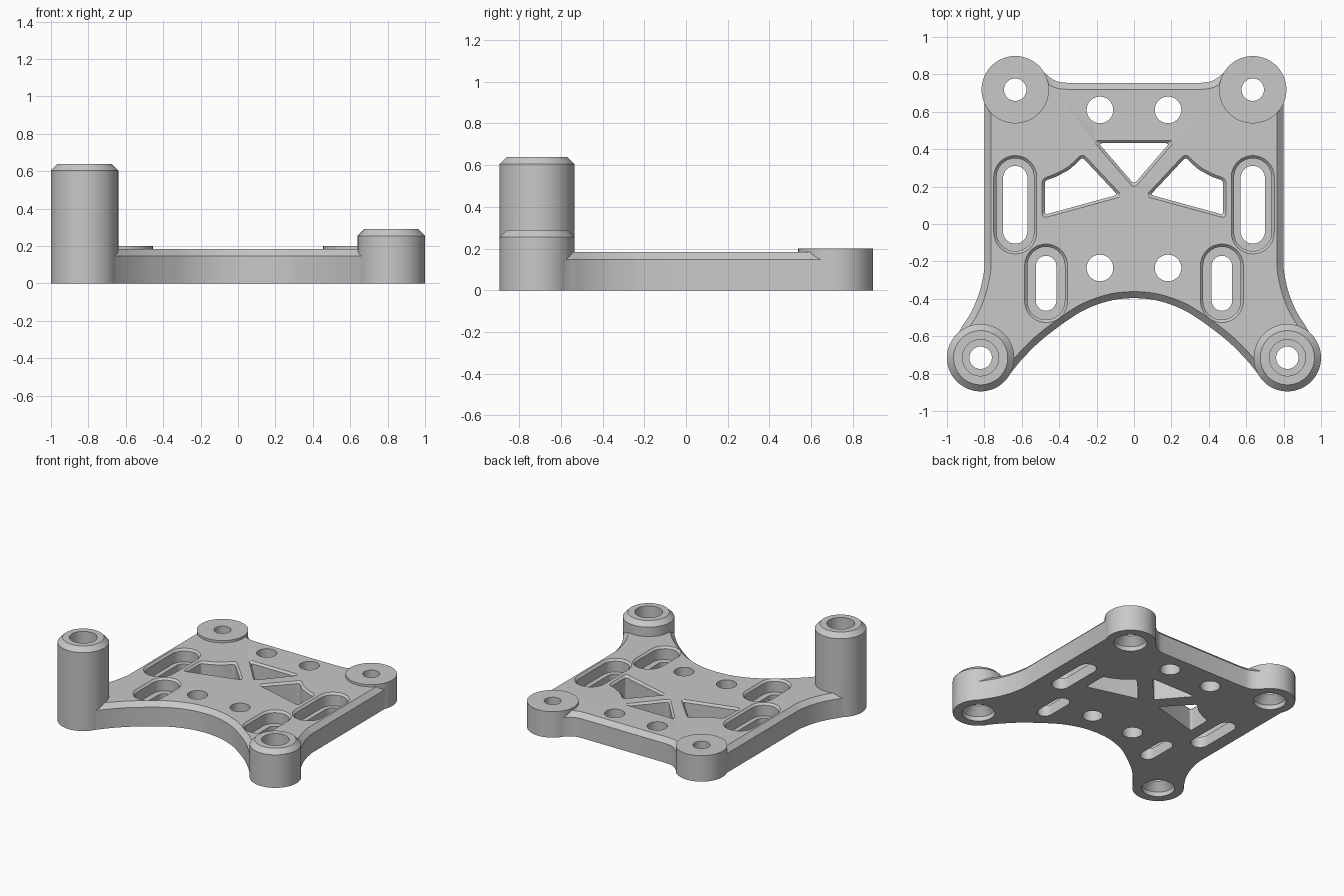
import bpy, bmesh, math
from mathutils import Vector

cube = bpy.data.objects.get("Cube")
if cube:
    bpy.data.objects.remove(cube, do_unlink=True)

grey = bpy.data.materials.new("light grey plastic")
grey.use_nodes = True
colour = (0.58, 0.58, 0.58, 1)
grey.diffuse_color = colour
grey.node_tree.nodes["Principled BSDF"].inputs["Base Color"].default_value = colour

TOP = 0.183      # plate thickness
CHAMFER = 0.035
RIM = 0.015      # small chamfer round the openings


# Outline helpers: every outline is a counter-clockwise list of 2D points
def circle(cx, cy, r, n=48):
    return [Vector((cx + r * math.cos(2 * math.pi * i / n), cy + r * math.sin(2 * math.pi * i / n)))
            for i in range(n)]


def stadium(cx, cy, half_width, half_length, n=16):
    pts = []
    for sign in (1, -1):
        for i in range(n + 1):
            a = math.pi * i / n
            pts.append(Vector((cx + sign * half_width * math.cos(a),
                               cy + sign * (half_length - half_width + half_width * math.sin(a)))))
    return pts


def curve(points, steps=4):
    """Smooth path through the points."""
    p = [Vector(q) for q in points]
    p = [2 * p[0] - p[1]] + p + [2 * p[-1] - p[-2]]
    out = []
    for i in range(1, len(p) - 2):
        a, b, c, d = p[i - 1:i + 3]
        for s in range(steps):
            t = s / steps
            out.append((2 * b + (c - a) * t + (2 * a - 5 * b + 4 * c - d) * t ** 2
                        + (3 * b - a - 3 * c + d) * t ** 3) / 2)
    return out + [p[-2]]


def rounded(points, r, steps=5):
    out = []
    for i, b in enumerate(points):
        start = b + (points[i - 1] - b).normalized() * r
        end = b + (points[(i + 1) % len(points)] - b).normalized() * r
        for s in range(steps + 1):
            t = s / steps
            out.append(start * (1 - t) ** 2 + b * 2 * t * (1 - t) + end * t * t)
    return out


def inset(points, d):
    """Shrink an outline with mitred corners."""
    out = []
    for i, b in enumerate(points):
        u = (b - points[i - 1]).normalized()
        v = (points[(i + 1) % len(points)] - b).normalized()
        n1, n2 = Vector((u.y, -u.x)), Vector((v.y, -v.x))
        out.append(b - (n1 + n2) * d / (1 + n1.dot(n2)))
    return out


def mirrored(points):
    return [Vector((-p.x, p.y)) for p in reversed(points)]


def loft(name, rings):
    """Solid through (outline, z) rings of equal point count, faces wound outward."""
    bm = bmesh.new()
    rows = [[bm.verts.new((p.x, p.y, z)) for p in outline] for outline, z in rings]
    n = len(rows[0])
    for low, high in zip(rows, rows[1:]):
        for i in range(n):
            j = (i + 1) % n
            bm.faces.new((low[i], low[j], high[j], high[i]))
    bm.faces.new(rows[0][::-1])
    bm.faces.new(rows[-1])
    mesh = bpy.data.meshes.new(name)
    bm.to_mesh(mesh)
    bm.free()
    obj = bpy.data.objects.new(name, mesh)
    bpy.context.collection.objects.link(obj)
    mesh.materials.append(grey)
    return obj


def combine(target, tool, operation):
    mod = target.modifiers.new(operation.lower(), "BOOLEAN")
    mod.operation, mod.solver, mod.object = operation, "EXACT", tool
    bpy.context.view_layer.objects.active = target
    bpy.ops.object.modifier_apply(modifier=mod.name)
    bpy.data.objects.remove(tool, do_unlink=True)


def cut(rings):
    combine(plate, loft("cutter", rings), "DIFFERENCE")


# Plate: left half of the outline from front centre round to the back, then mirrored
front_edge = curve([(0, -0.395), (0.12, -0.408), (0.25, -0.452), (0.36, -0.518),
                    (0.5, -0.625), (0.6, -0.725), (0.65, -0.785)])
front_corner = [Vector((0.69, -0.835)), Vector((0.82, -0.72)), Vector((0.945, -0.592))]
side_edge = curve([(0.915, -0.541), (0.87, -0.47), (0.828, -0.37), (0.803, -0.26), (0.8, -0.2)])
back_corner = [Vector((0.8, 0.7)), Vector((0.7, 0.74)), Vector((0.56, 0.85))]
back_edge = curve([(0.49, 0.82), (0.45, 0.784), (0.41, 0.762), (0.36, 0.755)])
half = front_edge + front_corner + side_edge + back_corner + back_edge
outline = half + mirrored(half)[:-1]
plate = loft("mounting_plate", [(outline, 0), (outline, TOP - CHAMFER), (inset(outline, CHAMFER), TOP)])

# Corner bosses: x, y, height, and whether they are chamfered posts
bosses = [(-0.635, 0.718, 0.2, False), (0.635, 0.718, 0.2, False),
          (-0.82, -0.715, 0.64, True), (0.82, -0.715, 0.29, True)]
for x, y, height, post in bosses:
    body = circle(x, y, 0.18, 64)
    rings = [(body, 0), (body, height)]
    if post:
        rings = [(body, 0), (body, height - CHAMFER), (circle(x, y, 0.145, 64), height)]
    combine(plate, loft("boss", rings), "UNION")

# Bolt holes with a conical seat below and a wider bore in the posts
for x, y, height, post in bosses:
    wide, narrow, bore = (circle(x, y, r) for r in (0.115, 0.06, 0.097))
    rings = [(wide, -0.05), (wide, 0.035), (narrow, 0.09)]
    if post:
        rings += [(narrow, 0.14), (bore, 0.14)]
    cut(rings + [(rings[-1][0], height + 0.05)])

for side in (-1, 1):
    # Slots: a narrow through slot in a chamfered recess
    for x, y, width, length, lip in ((0.635, 0.103, 0.065, 0.208, 0.263),
                                     (0.47, -0.317, 0.055, 0.147, 0.21)):
        edge = stadium(side * x, y, 0.115, lip)
        wall = stadium(side * x, y, 0.115 - RIM, lip - RIM)
        through = stadium(side * x, y, width, length)
        cut([(through, -0.05), (through, 0.085), (wall, 0.085),
             (wall, TOP - RIM), (edge, TOP), (edge, TOP + 0.03)])
    # Round holes
    for y in (0.61, -0.235):
        hole = circle(side * 0.182, y, 0.071)
        cut([(hole, -0.05), (hole, TOP + 0.05)])


# Windows with chamfered rims
def window(points):
    edge = rounded(points, 0.03)
    wall = rounded(inset(points, RIM), 0.02)
    cut([(wall, -0.05), (wall, TOP - RIM), (edge, TOP), (edge, TOP + 0.03)])


window([Vector(p) for p in ((0, 0.19), (0.222, 0.447), (-0.222, 0.447))])
side_window = [Vector(p) for p in ((0.06, 0.148), (0.492, 0.03), (0.492, 0.243),
                                   (0.425, 0.265), (0.35, 0.305), (0.276, 0.378))]
window(side_window)
window(mirrored(side_window))

# Smooth curved walls, crisp edges
plate.data.shade_smooth()
plate.data.set_sharp_from_angle(angle=math.radians(28))
